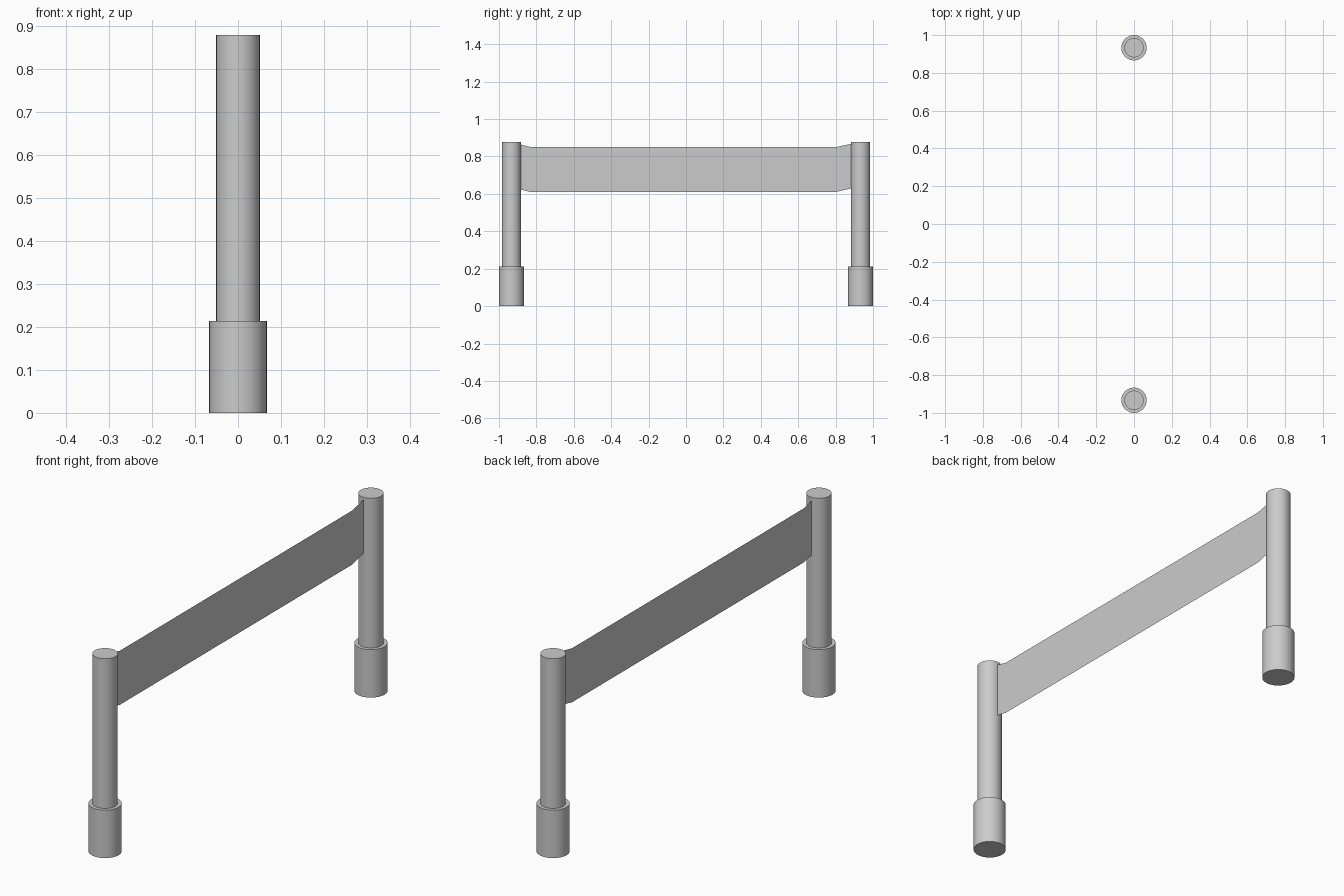
import bpy
import bmesh
import math

if "Cube" in bpy.data.objects:
    bpy.data.objects.remove(bpy.data.objects["Cube"])

POST_Y = 0.933


def lathe(name, profile, y, sides=32):
    """Closed round solid from (radius, z) rings, with capped ends."""
    bm = bmesh.new()
    rings = []
    for r, z in profile:
        angles = [2 * math.pi * i / sides for i in range(sides)]
        rings.append([bm.verts.new((r * math.cos(a), y + r * math.sin(a), z)) for a in angles])
    for low, high in zip(rings, rings[1:]):
        for i in range(sides):
            j = (i + 1) % sides
            bm.faces.new((low[i], low[j], high[j], high[i]))
    bm.faces.new(rings[0][::-1])
    bm.faces.new(rings[-1])
    return finish(name, bm)


def finish(name, bm):
    mesh = bpy.data.meshes.new(name)
    bm.to_mesh(mesh)
    bm.free()
    obj = bpy.data.objects.new(name, mesh)
    bpy.context.collection.objects.link(obj)
    bpy.ops.object.select_all(action='DESELECT')
    obj.select_set(True)
    bpy.context.view_layer.objects.active = obj
    bpy.ops.object.shade_smooth_by_angle(angle=math.radians(30))
    return obj


# Stepped posts: wide foot sleeve, slimmer shaft
post_profile = [(0.067, 0), (0.067, 0.213), (0.051, 0.213), (0.051, 0.878)]
lathe("front_post", post_profile, -POST_Y)
lathe("back_post", post_profile, POST_Y)

# Thin barrier band, lifting slightly where it meets the posts: (y, bottom, top)
stations = [(-0.885, 0.623, 0.864), (-0.83, 0.61, 0.85),
            (0.80, 0.61, 0.85), (0.885, 0.63, 0.868)]
bm = bmesh.new()
pairs = [(bm.verts.new((0, y, lo)), bm.verts.new((0, y, hi))) for y, lo, hi in stations]
for (a, b), (c, d) in zip(pairs, pairs[1:]):
    bm.faces.new((a, c, d, b))
finish("barrier_band", bm)
